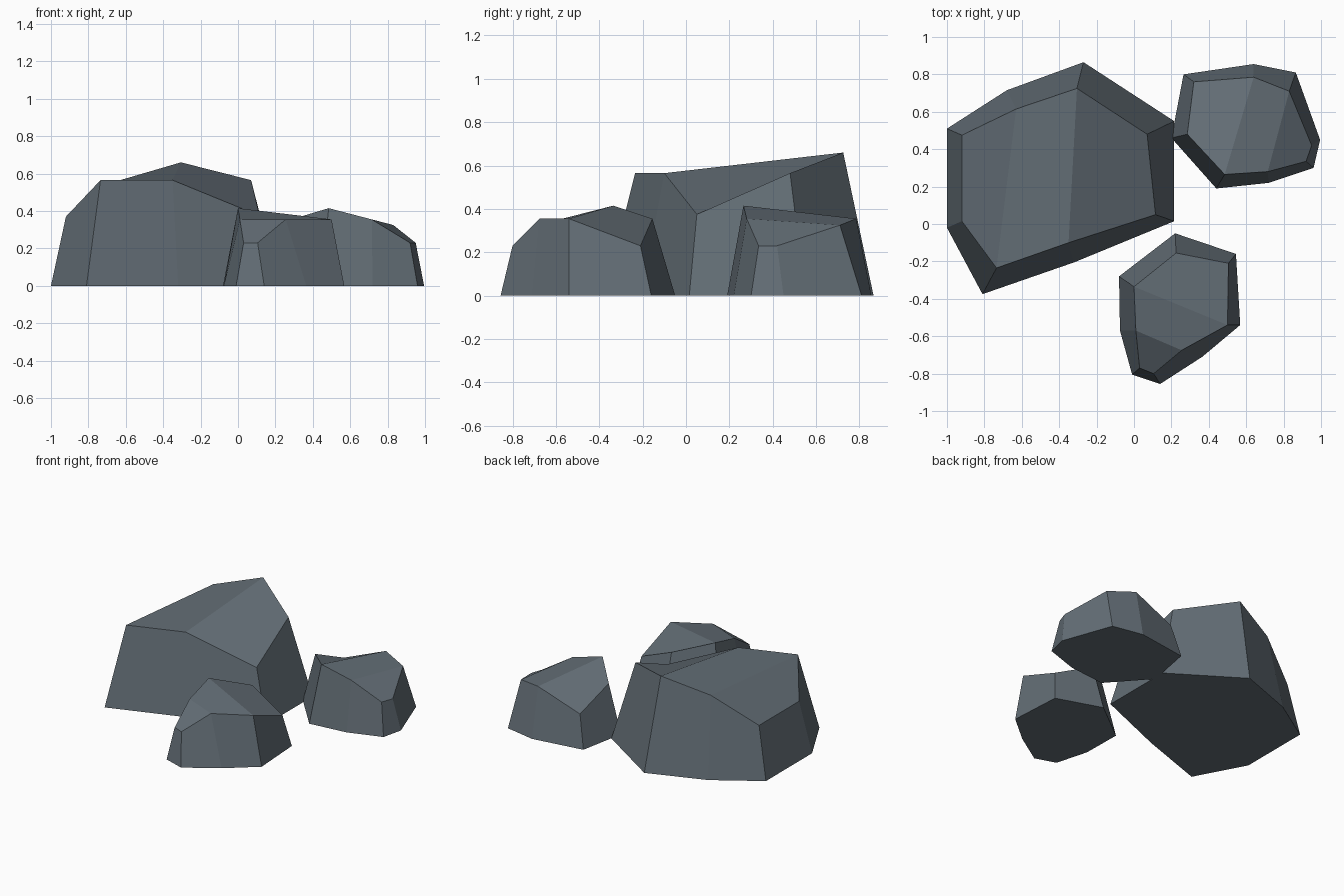
import bpy
import bmesh

# single slate colour
slate = bpy.data.materials.new("slate_grey")
slate.diffuse_color = (0.125, 0.155, 0.18, 1.0)


def boulder(name, foot, crown):
    """Eight-sided rock: foot outline on the ground, crown outline above, strips across the top."""
    bm = bmesh.new()
    low = [bm.verts.new((x, y, 0.0)) for x, y in foot]
    high = [bm.verts.new(p) for p in crown]
    n = len(low)
    bm.faces.new(low)
    for i in range(n):                       # sloping sides
        j = (i + 1) % n
        bm.faces.new((low[i], low[j], high[j], high[i]))
    for i in range(n // 2 - 1):              # faceted top
        bm.faces.new((high[i], high[i + 1], high[n - 2 - i], high[n - 1 - i]))
    bmesh.ops.recalc_face_normals(bm, faces=bm.faces)
    mesh = bpy.data.meshes.new(name)
    bm.to_mesh(mesh)
    bm.free()
    mesh.materials.append(slate)
    obj = bpy.data.objects.new(name, mesh)
    bpy.context.collection.objects.link(obj)
    return obj


# big rock on the left
boulder("large_rock",
        [(-1, .51), (-.68, .715), (-.27, .865), (.215, .55),
         (.215, .015), (-.32, -.205), (-.81, -.375), (-1, -.02)],
        [(-.92, .475, .37), (-.63, .615, .565), (-.305, .725, .66), (.07, .48, .565),
         (.115, .05, .375), (-.35, -.1, .565), (-.735, -.235, .565), (-.92, .015, .37)])

# small rock at the back right
boulder("back_rock",
        [(.265, .8), (.64, .855), (.865, .81), (.995, .45),
         (.96, .3), (.72, .22), (.44, .19), (.2, .46)],
        [(.32, .76, .23), (.64, .785, .355), (.83, .71, .325), (.95, .42, .23),
         (.92, .335, .23), (.715, .28, .355), (.485, .265, .415), (.285, .48, .355)])

# small rock at the front
boulder("front_rock",
        [(.545, -.16), (.568, -.54), (.365, -.71), (.14, -.855),
         (-.01, -.805), (-.075, -.57), (-.08, -.28), (.22, -.05)],
        [(.505, -.21, .23), (.5, -.54, .355), (.255, -.675, .355), (.105, -.8, .23),
         (.03, -.77, .23), (.01, -.57, .355), (0, -.335, .415), (.225, -.155, .355)])
